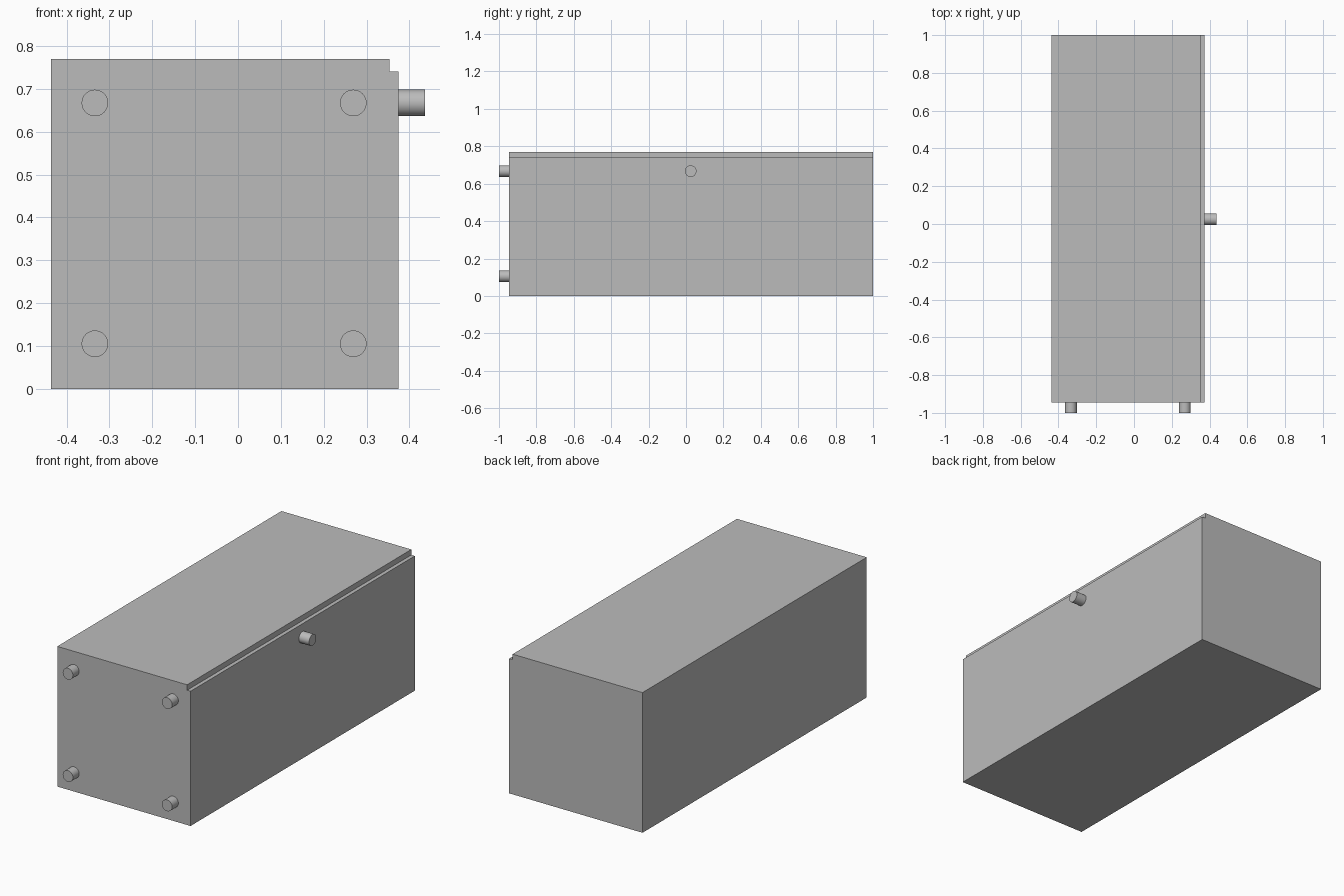
import bpy
import bmesh
import math

cube = bpy.data.objects.get("Cube")
if cube:
    bpy.data.objects.remove(cube, do_unlink=True)

grey = bpy.data.materials.new("plain grey")
grey.use_nodes = True
colour = (0.5, 0.5, 0.5, 1)
grey.diffuse_color = colour
grey.node_tree.nodes["Principled BSDF"].inputs["Base Color"].default_value = colour

LEFT, RIGHT, FRONT, BACK, TOP = -0.436, 0.374, -0.946, 1.0, 0.77
PEG_RADIUS = 0.031


def peg(name, location, depth, rotation):
    """Round peg with smooth sides and sharp rims."""
    bpy.ops.mesh.primitive_cylinder_add(vertices=32, radius=PEG_RADIUS, depth=depth,
                                        location=location, rotation=rotation)
    obj = bpy.context.object
    obj.name = name
    obj.data.materials.append(grey)
    bpy.ops.object.shade_smooth_by_angle(angle=math.radians(30))


# Main block: front profile with a stepped top edge, extruded to the back
profile = [(LEFT, 0), (RIGHT, 0), (RIGHT, TOP - 0.03),
           (RIGHT - 0.021, TOP - 0.03), (RIGHT - 0.021, TOP), (LEFT, TOP)]
bm = bmesh.new()
face = bm.faces.new([bm.verts.new((x, FRONT, z)) for x, z in profile])
side = bmesh.ops.extrude_face_region(bm, geom=[face])
moved = [v for v in side["geom"] if isinstance(v, bmesh.types.BMVert)]
bmesh.ops.translate(bm, verts=moved, vec=(0, BACK - FRONT, 0))
bmesh.ops.recalc_face_normals(bm, faces=bm.faces)
mesh = bpy.data.meshes.new("body_block")
bm.to_mesh(mesh)
bm.free()
mesh.materials.append(grey)
body = bpy.data.objects.new("body_block", mesh)
bpy.context.collection.objects.link(body)

# Four pegs on the front face
for side_name, x in (("right", -0.334), ("left", 0.269)):
    for level, z in (("lower", 0.105), ("upper", 0.667)):
        peg(f"{level}_{side_name}_foot", (x, (FRONT - 1) / 2, z),
            1 + FRONT, (math.pi / 2, 0, 0))

# Knob on the side face
peg("side_knob", (RIGHT + 0.031, 0.025, 0.667), 0.062, (0, math.pi / 2, 0))
